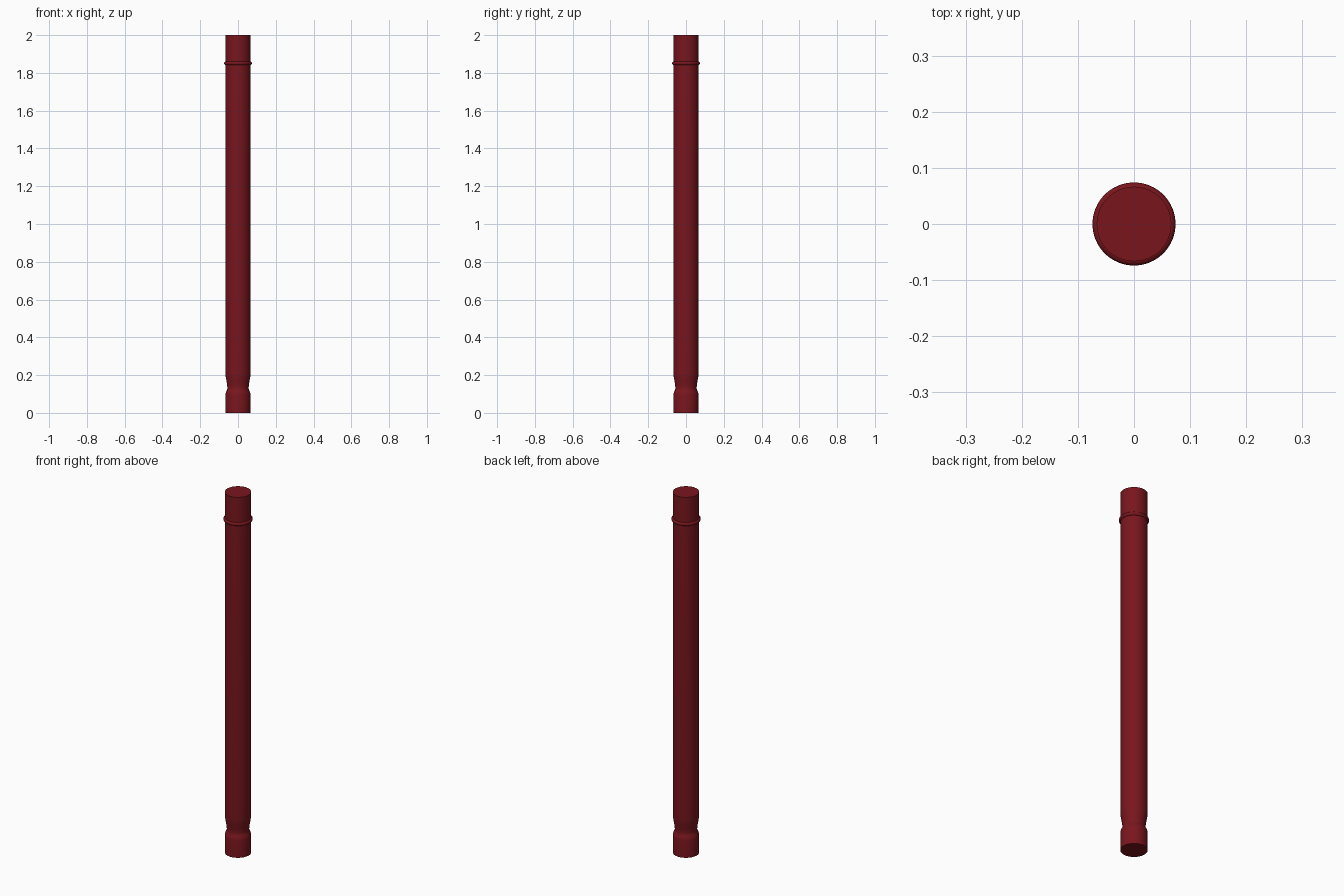
import bpy, bmesh, math

if "Cube" in bpy.data.objects:
    bpy.data.objects.remove(bpy.data.objects["Cube"])

SEGMENTS = 64

red = bpy.data.materials.new("dark_red")
red.diffuse_color = (0.19, 0.008, 0.012, 1)
red.use_nodes = True
red.node_tree.nodes["Principled BSDF"].inputs["Base Color"].default_value = red.diffuse_color


def lathe(name, profile, closed=False):
    """Revolve (radius, z) points around z; open profiles get end caps."""
    bm = bmesh.new()
    rings = []
    for r, z in profile:
        rings.append([bm.verts.new((r * math.cos(2 * math.pi * i / SEGMENTS),
                                    r * math.sin(2 * math.pi * i / SEGMENTS), z))
                      for i in range(SEGMENTS)])
    pairs = list(zip(rings, rings[1:]))
    if closed:
        pairs.append((rings[-1], rings[0]))
    else:
        bm.faces.new(rings[0][::-1])
        bm.faces.new(rings[-1])
    for a, b in pairs:
        for i in range(SEGMENTS):
            j = (i + 1) % SEGMENTS
            bm.faces.new((a[i], a[j], b[j], b[i]))
    bmesh.ops.recalc_face_normals(bm, faces=bm.faces)
    mesh = bpy.data.meshes.new(name)
    bm.to_mesh(mesh)
    bm.free()
    mesh.materials.append(red)
    obj = bpy.data.objects.new(name, mesh)
    bpy.context.collection.objects.link(obj)
    bpy.ops.object.select_all(action='DESELECT')
    obj.select_set(True)
    bpy.context.view_layer.objects.active = obj
    bpy.ops.object.shade_smooth_by_angle(angle=math.radians(35))
    return obj


# Long shaft with a waisted neck above the bottom collar
lathe("shaft", [(0.0665, 0), (0.0665, 0.095), (0.064, 0.11), (0.058, 0.12),
                (0.056, 0.13), (0.058, 0.15), (0.062, 0.175),
                (0.0655, 0.195), (0.0665, 0.21), (0.0665, 2.0)])

# Rounded trim ring near the top
lathe("trim_ring", [(0.064 + 0.01 * math.cos(math.tau * k / 12),
                     1.851 + 0.01 * math.sin(math.tau * k / 12))
                    for k in range(12)], closed=True)
